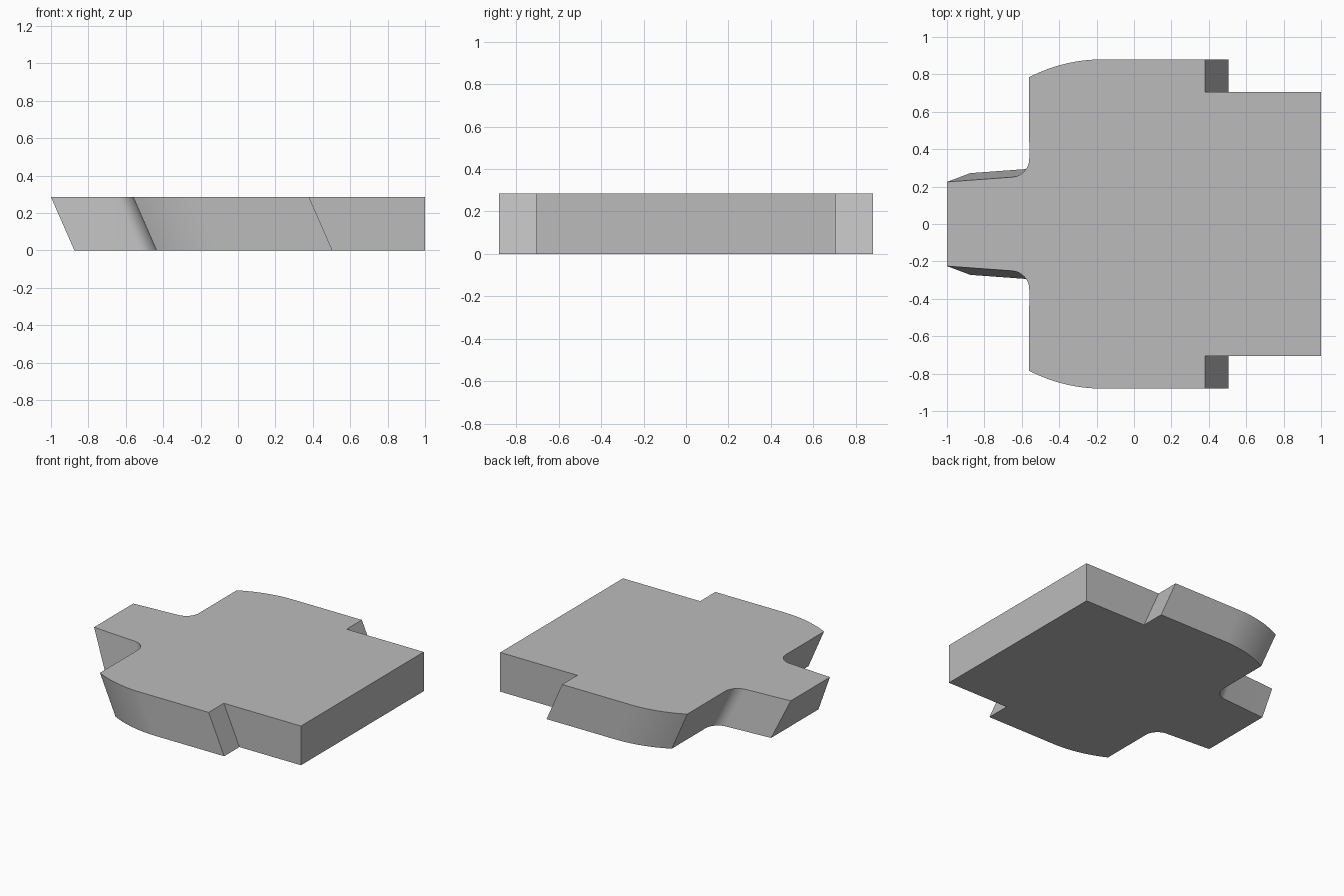
import bpy, bmesh, math

if "Cube" in bpy.data.objects:
    bpy.data.objects.remove(bpy.data.objects["Cube"], do_unlink=True)

HEIGHT = 0.285
SLANT = 0.125   # forward shift of the sloped end faces at the base
FLARE = 0.047   # extra half width of the tongue at the base


def arc(cx, cy, r, start, end, steps):
    """Points on an arc, angles in degrees."""
    angles = [math.radians(start + (end - start) * i / steps) for i in range(steps + 1)]
    return [(cx + r * math.cos(a), cy + r * math.sin(a)) for a in angles]


def outline(shift, flare):
    """Closed plan outline, mirrored about y = 0."""
    half = [(1, 0.705), (0.38 + shift, 0.705), (0.38 + shift, 0.88)]
    # rounded shoulder
    half += arc(-0.17 + shift, 0.032, 0.848, 90, 117.4, 16)
    # fillet between shoulder and tongue
    half += arc(-0.66 + shift, 0.35 + flare, 0.1, 0, -86, 14)
    half.append((-1 + shift, 0.225 + flare))
    return half + [(x, -y) for x, y in reversed(half)]


# Plate body: loft from the base outline to the top outline
bm = bmesh.new()
base = [bm.verts.new((x, y, 0)) for x, y in outline(SLANT, FLARE)]
top = [bm.verts.new((x, y, HEIGHT)) for x, y in outline(0, 0)]
bm.faces.new(base)
bm.faces.new(top)
for i in range(len(base)):
    j = (i + 1) % len(base)
    bm.faces.new((base[i], base[j], top[j], top[i]))
bmesh.ops.recalc_face_normals(bm, faces=bm.faces)
mesh = bpy.data.meshes.new("plate_body")
bm.to_mesh(mesh)
bm.free()
plate = bpy.data.objects.new("plate_body", mesh)
bpy.context.collection.objects.link(plate)

# Plain grey material
grey = bpy.data.materials.new("plain_grey")
grey.use_nodes = True
colour = (0.5, 0.5, 0.5, 1)
grey.diffuse_color = colour
grey.node_tree.nodes["Principled BSDF"].inputs["Base Color"].default_value = colour
mesh.materials.append(grey)

# Smooth curves, sharp corners
bpy.context.view_layer.objects.active = plate
plate.select_set(True)
bpy.ops.object.shade_smooth_by_angle(angle=math.radians(20))
